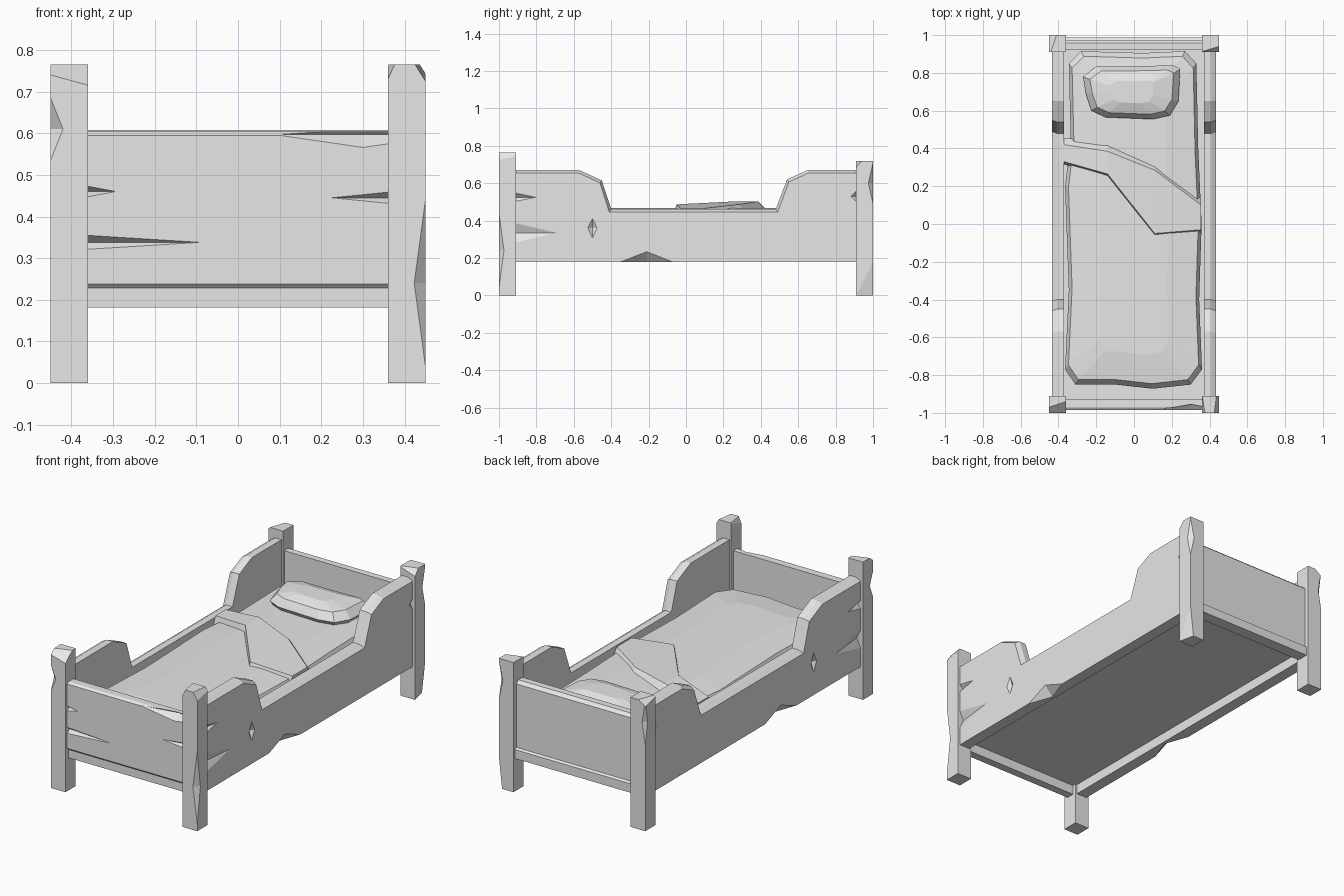
import bpy, bmesh
from mathutils import Vector

grey = bpy.data.materials.new("plain_grey")
grey.diffuse_color = (0.8, 0.8, 0.8, 1)


def loft(name, rings):
    """Closed solid through a list of equal-length point rings."""
    bm = bmesh.new()
    loops = [[bm.verts.new(p) for p in ring] for ring in rings]
    n = len(loops[0])
    for a, b in zip(loops, loops[1:]):
        for i in range(n):
            j = (i + 1) % n
            bm.faces.new((a[i], a[j], b[j], b[i]))
    bm.faces.new(loops[0][::-1])
    bm.faces.new(loops[-1])
    bmesh.ops.recalc_face_normals(bm, faces=bm.faces)
    me = bpy.data.meshes.new(name)
    bm.to_mesh(me)
    bm.free()
    me.materials.append(grey)
    ob = bpy.data.objects.new(name, me)
    bpy.context.collection.objects.link(ob)
    return ob


def box(name, x0, x1, y0, y1, z0, z1):
    return loft(name, [[(x0, y0, z), (x1, y0, z), (x1, y1, z), (x0, y1, z)]
                       for z in (z0, z1)])


def chip(ob, centre, radii):
    """Carve a diamond-shaped nick out of a part."""
    x, y, z = centre
    a, b, c = radii
    e = 0.0002
    ring = [(x + a, y, z), (x, y + b, z), (x - a, y, z), (x, y - b, z)]
    tip = lambda s: [(x + (px - x) * e, y + (py - y) * e, z + s * c) for px, py, _ in ring]
    cutter = loft("cutter", [tip(-1), ring, tip(1)])
    mod = ob.modifiers.new("chip", 'BOOLEAN')
    mod.operation = 'DIFFERENCE'
    mod.solver = 'EXACT'
    mod.object = cutter
    bpy.context.view_layer.objects.active = ob
    bpy.ops.object.modifier_apply(modifier=mod.name)
    bpy.data.objects.remove(cutter)


def end_board(name, section):
    return loft(name, [[(x, y, z) for y, z in section] for x in (-0.37, 0.37)])


# Corner posts, each with worn edges
posts = {}
for end, y0, top in (("front", -1.0, 0.765), ("back", 0.91, 0.72)):
    for side, x0 in (("left", -0.45), ("right", 0.36)):
        posts[end, side] = box(f"{end}_{side}_post", x0, x0 + 0.09, y0, y0 + 0.09, 0, top)
for key, centre, radii in (
        (("front", "left"), (-0.36, -1, 0.765), (0.18, 0.06, 0.05)),
        (("front", "left"), (-0.45, -1, 0.61), (0.03, 0.03, 0.075)),
        (("front", "right"), (0.45, -1, 0.765), (0.025, 0.2, 0.04)),
        (("front", "right"), (0.36, -1, 0.765), (0.016, 0.1, 0.035)),
        (("front", "right"), (0.45, -1, 0.24), (0.027, 0.027, 0.2)),
        (("back", "right"), (0.45, 0.91, 0.72), (0.1, 0.03, 0.035)),
        (("back", "right"), (0.45, 1, 0.6), (0.025, 0.025, 0.11)),
        (("back", "right"), (0.45, 1, 0.0), (0.02, 0.09, 0.18)),
        (("back", "left"), (-0.45, 1, 0.6), (0.02, 0.02, 0.12)),
        (("back", "left"), (-0.45, 1, 0.72), (0.04, 0.12, 0.03))):
    chip(posts[key], centre, radii)

# Side boards: high at both ends, low in the middle, chamfered outer top edge
full = [(-0.92, 0.18), (-0.92, 0.67), (-0.57, 0.67), (-0.45, 0.615), (-0.40, 0.462),
        (0.48, 0.462), (0.54, 0.62), (0.65, 0.67), (0.92, 0.67), (0.92, 0.18)]
lowered = [(-0.92, 0.18), (-0.92, 0.655), (-0.575, 0.655), (-0.46, 0.602), (-0.41, 0.445),
           (0.49, 0.445), (0.55, 0.607), (0.655, 0.655), (0.92, 0.655), (0.92, 0.18)]
for side, s in (("left", -1), ("right", 1)):
    board = loft(f"{side}_side_board", [[(s * x, y, z) for y, z in prof]
                 for x, prof in ((0.37, full), (0.408, full), (0.435, lowered))])
    for centre, radii in (
            ((0.436, -0.92, 0.525), (0.025, 0.12, 0.025)),
            ((0.436, -0.92, 0.335), (0.025, 0.24, 0.055)),
            ((0.436, -0.5, 0.36), (0.02, 0.026, 0.055)),
            ((0.436, -0.21, 0.18), (0.05, 0.14, 0.055)),
            ((0.436, 0.92, 0.53), (0.025, 0.04, 0.04))):
        chip(board, (s * centre[0], *centre[1:]), radii)

# Footboard overhanging its bottom rail
foot = end_board("footboard", [(-0.93, 0.228), (-0.975, 0.228), (-0.985, 0.238),
                               (-0.985, 0.595), (-0.972, 0.604), (-0.93, 0.604)])
for centre, radii in (
        ((-0.37, -0.986, 0.46), (0.08, 0.025, 0.015)),
        ((-0.37, -0.986, 0.338), (0.29, 0.025, 0.018)),
        ((0.37, -0.986, 0.445), (0.15, 0.025, 0.015)),
        ((0.3, -0.986, 0.597), (0.22, 0.04, 0.032))):
    chip(foot, centre, radii)
box("foot_rail", -0.37, 0.37, -0.975, -0.93, 0.182, 0.23)

# Headboard set back above its bottom rail
end_board("headboard", [(0.92, 0.22), (0.975, 0.22), (0.975, 0.592), (0.957, 0.608),
                        (0.92, 0.608)])
end_board("head_rail", [(0.92, 0.182), (0.987, 0.182), (0.987, 0.232), (0.975, 0.24),
                        (0.92, 0.24)])

# Bed base
box("bed_base", -0.38, 0.38, -0.94, 0.93, 0.235, 0.275)


def rings_from(outline, centre, layers):
    """Layers are (x scale, y scale, height)."""
    cx, cy = centre
    return [[(cx + (x - cx) * sx, cy + (y - cy) * sy, z) for x, y in outline]
            for sx, sy, z in layers]


# Mattress with uneven outline and soft crown
outline = [(-0.365, -0.77), (-0.31, -0.85), (-0.1, -0.85), (0.1, -0.872), (0.3, -0.85),
           (0.36, -0.77), (0.345, -0.4), (0.358, 0.0), (0.34, 0.4), (0.33, 0.85),
           (0.27, 0.915), (0.05, 0.905), (-0.28, 0.915), (-0.345, 0.85),
           (-0.335, 0.45), (-0.365, 0.2), (-0.345, -0.35)]
loft("mattress", rings_from(outline, (0, 0.02), [
    (0.95, 0.97, 0.27), (1, 1, 0.36), (1, 1, 0.415), (0.95, 0.97, 0.45), (0.5, 0.8, 0.468)]))

# Folded-back blanket flap, slanting across the bed
stations = [(-0.37, 0.455, 0.42, 0.315, 0.43, 0.47), (-0.14, 0.435, 0.385, 0.25, 0.445, 0.503),
            (0.11, 0.325, 0.285, -0.065, 0.445, 0.487), (0.355, 0.135, 0.1, -0.045, 0.425, 0.466)]
loft("blanket_fold", [[(x, up, base), (x, crest, top), (x, low + 0.015, top), (x, low, base)]
                      for x, up, crest, low, base, top in stations])

# Pillow
pillow = [(-0.27, 0.78), (-0.255, 0.69), (-0.225, 0.6), (-0.15, 0.565), (0.1, 0.555),
          (0.19, 0.575), (0.235, 0.65), (0.245, 0.82), (0.21, 0.84), (0.0, 0.835), (-0.2, 0.835)]
loft("pillow", rings_from(pillow, (-0.01, 0.7), [
    (0.88, 0.85, 0.45), (1, 1, 0.488), (0.86, 0.82, 0.53), (0.45, 0.42, 0.55)]))
